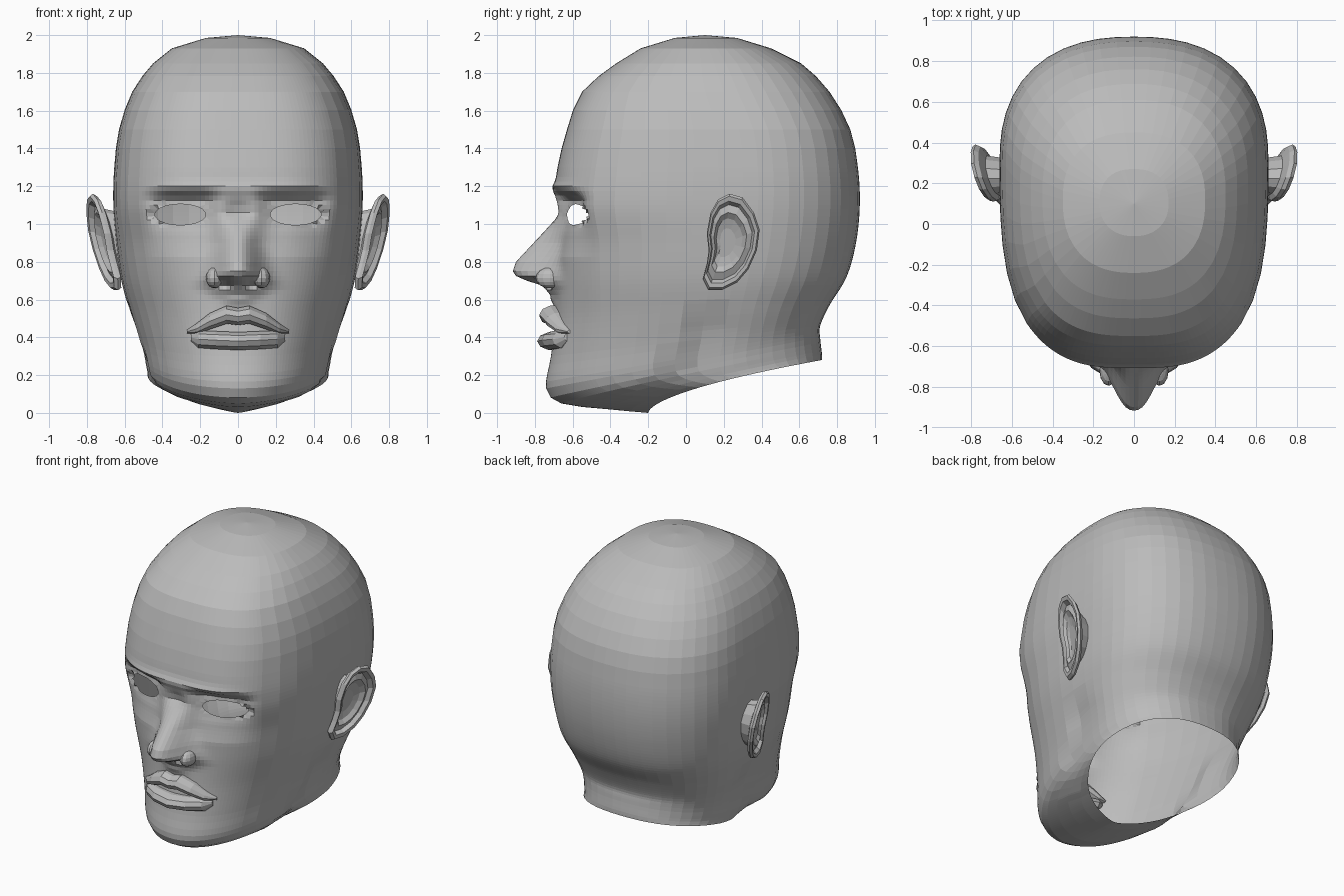
import bpy, bmesh
from math import sin, cos, pi, exp, hypot, radians

cube = bpy.data.objects.get("Cube")
if cube:
    bpy.data.objects.remove(cube, do_unlink=True)

skin = bpy.data.materials.new("plain_grey")
skin.use_nodes = True
GREY = (0.5, 0.5, 0.5, 1)
skin.diffuse_color = GREY
skin.node_tree.nodes["Principled BSDF"].inputs["Base Color"].default_value = GREY


def finish(name, bm):
    bmesh.ops.recalc_face_normals(bm, faces=bm.faces)
    mesh = bpy.data.meshes.new(name)
    bm.to_mesh(mesh)
    bm.free()
    mesh.materials.append(skin)
    obj = bpy.data.objects.new(name, mesh)
    bpy.context.collection.objects.link(obj)
    return obj


def loft(bm, loops):
    """Bridge closed loops of equal length with quads."""
    rows = [[bm.verts.new(p) for p in loop] for loop in loops]
    for a, b in zip(rows, rows[1:]):
        for i in range(len(a)):
            j = (i + 1) % len(a)
            bm.faces.new((a[i], a[j], b[j], b[i]))
    return rows


def interp(z, table):
    """Piecewise linear lookup, table sorted by falling z."""
    if z >= table[0][0]:
        return table[0][1]
    for (z1, v1), (z2, v2) in zip(table, table[1:]):
        if z >= z2:
            return v1 + (v2 - v1) * (z1 - z) / (z1 - z2)
    return table[-1][1]


def catmull(a, b, c, d, t):
    return [0.5 * (2 * q + (r - p) * t + (2 * p - 5 * q + 4 * r - s) * t * t
                   + (3 * q - p - 3 * r + s) * t ** 3) for p, q, r, s in zip(a, b, c, d)]


# Head sections: front z, back z, front y, back y, widest y, half width,
# front squareness, slope power; second item is the number of rows below it
SECTIONS = [
    ((1.985, 1.985, -.06, .27, .10, .17, 2.2, 1), 1),
    ((1.93, 1.93, -.24, .45, .12, .35, 2.4, 1), 1),
    ((1.85, 1.85, -.37, .61, .15, .45, 2.6, 1), 2),
    ((1.70, 1.70, -.55, .76, .20, .56, 2.8, 1), 2),
    ((1.50, 1.50, -.63, .87, .28, .63, 3.0, 1), 2),
    ((1.30, 1.30, -.68, .91, .30, .655, 3.0, 1), 8),
    ((1.10, 1.10, -.70, .92, .30, .66, 3.0, 1), 10),
    ((0.90, 0.90, -.68, .90, .28, .645, 2.7, 1), 8),
    ((0.70, 0.72, -.68, .85, .25, .62, 2.5, 1), 8),
    ((0.50, 0.57, -.69, .76, .22, .575, 2.3, 1), 6),
    ((0.30, 0.46, -.715, .71, .20, .53, 2.2, 1), 4),
    ((0.13, 0.40, -.74, .71, .18, .505, 2.1, 1), 2),
    ((0.05, 0.35, -.66, .715, .18, .495, 2.0, .9), 2),
    ((0.02, 0.31, -.42, .72, .20, .485, 2.0, .75), 2),
    ((0.00, 0.28, -.20, .72, .24, .48, 2.0, .6), 1),
]
NOSE_RIDGE = [(1.2, -.70), (1.12, -.675), (1.06, -.66), (.95, -.76), (.8, -.90),
              (.74, -.92), (.71, -.88), (.68, -.77), (.63, -.72), (.5, -.70)]
NOSE_WIDTH = [(1.1, .085), (.9, .09), (.78, .115), (.68, .14), (.6, .08)]
NOSE_BLEND = [(1.2, 0), (1.1, 1), (.6, 1), (.52, 0)]
SOCKET = [(1.19, 0), (1.13, .085), (1.04, .075), (.95, .035), (.82, 0)]
JAW_LINE = [(.6, .04), (.45, .0), (.25, -.1), (.1, -.25)]
EYE_X, EYE_Z, EYE_W, EYE_H = .305, 1.05, .135, .055


def eye_radius(x, z):
    return hypot((abs(x) - EYE_X) / EYE_W, (z - EYE_Z) / EYE_H)


def sculpt(x, y, z):
    """Shape nose, brow, sockets, eye rims and jaw on the plain head form."""
    ax = abs(x)
    if y < 0 and .5 < z < 1.25:
        r = eye_radius(x, z)
        if .78 < r < 1.22:
            z = EYE_Z + (z - EYE_Z) / r
            ax = EYE_X + (ax - EYE_X) / r
            x = ax if x > 0 else -ax
        y += interp(z, SOCKET) * exp(-((ax - .29) / .18) ** 4)
        y -= .015 * exp(-((z - 1.19) / .03) ** 2 - (ax / .4) ** 4)
        g = interp(z, NOSE_BLEND) * exp(-(ax / interp(z, NOSE_WIDTH)) ** 2.4)
        y += (interp(z, NOSE_RIDGE) - y) * g
        y += .06 * exp(-((ax - .07) / .03) ** 2 - ((z - .685) / .02) ** 2)
    if z < .6:
        behind = (y - interp(z, JAW_LINE)) / .06
        if behind > 0:
            fade = max(0, 1 - max(0, y) / .3) * min(1, (.6 - z) / .15)
            x *= 1 - .07 * min(1, behind) * fade
    return x, y, z


# Columns are close together over the face and wide at the back
half = [radians(45 * i / 24) for i in range(24)] + [radians(45 + 7.5 * i) for i in range(19)]
angles = half + [-a for a in reversed(half[1:-1])]


def head_ring(zf, zb, yf, yb, yc, hw, n, power):
    ring = []
    for a in angles:
        s, c = sin(a), cos(a)
        k = n if c > 0 else 2.4
        r = (abs(s) ** k + abs(c) ** k) ** (-1 / k)
        x = hw * r * s
        y = yc - r * c * ((yc - yf) if c > 0 else (yb - yc))
        t = min(1, max(0, (y - yf) / (yb - yf)))
        ring.append(sculpt(x, y, zf + (zb - zf) * t ** power))
    return ring


# Head, open at the neck and eyes
keys = [k for k, _ in SECTIONS]
rings = []
for i, (key, count) in enumerate(SECTIONS[:-1]):
    before, after = keys[max(i - 1, 0)], keys[min(i + 2, len(keys) - 1)]
    for step in range(count):
        rings.append(head_ring(*catmull(before, key, keys[i + 1], after, step / count)))
rings.append(head_ring(*keys[-1]))
bm = bmesh.new()
rows = loft(bm, rings)
crown = bm.verts.new((0, .1, 2))
for i, v in enumerate(rows[0]):
    bm.faces.new((v, crown, rows[0][(i + 1) % len(angles)]))
holes = [f for f in bm.faces if all(v.co.y < 0 and eye_radius(v.co.x, v.co.z) < 1.01
                                    for v in f.verts)]
bmesh.ops.delete(bm, geom=holes, context="FACES")
finish("head", bm)


# Lips: tapered oval sections following the curve of the face
def lip(name, stations):
    path = [(-x, z, ry, rz) for x, z, ry, rz in reversed(stations[1:])] + stations
    loops = []
    for x, z, ry, rz in path:
        y = -.70 + 1.2 * x * x
        loops.append([(x, y + ry * cos(a), z + rz * sin(a))
                      for a in (2 * pi * i / 10 for i in range(10))])
    bm = bmesh.new()
    ends = loft(bm, loops)
    bm.faces.new(ends[0])
    bm.faces.new(ends[-1])
    finish(name, bm)


lip("upper_lip", [(0, .51, .075, .048), (.06, .52, .08, .05), (.15, .485, .07, .045),
                  (.22, .445, .05, .03), (.27, .43, .015, .01)])
lip("lower_lip", [(0, .38, .088, .05), (.12, .385, .08, .05), (.21, .39, .06, .048),
                  (.25, .40, .02, .02)])

# Ear outline as (y, z), running from the front root over the top to the lobe
EAR = [(.12, .86), (.11, .95), (.13, 1.06), (.17, 1.13), (.23, 1.16), (.30, 1.14),
       (.36, 1.06), (.39, .97), (.375, .86), (.33, .76), (.27, .69), (.19, .65),
       (.12, .65), (.09, .71), (.11, .79)]


def ear_loop(scale, offset, side, flat=None):
    loop = []
    for y, z in EAR:
        y, z = .21 + (y - .21) * scale, .90 + (z - .90) * scale
        x = .72 + .3 * (y - .24) + .2 * (z - .9) + offset if flat is None else flat
        loop.append((side * x, y, z))
    return loop


for side, label in ((1, "left"), (-1, "right")):
    # Ear: root, back shell, rolled rim, groove, inner ridge and hollow
    bm = bmesh.new()
    shell = loft(bm, [ear_loop(.6, 0, side, .60), ear_loop(.7, -.035, side),
                      ear_loop(.95, -.02, side), ear_loop(1, 0, side),
                      ear_loop(.95, .018, side), ear_loop(.85, .015, side),
                      ear_loop(.78, -.012, side), ear_loop(.62, .002, side),
                      ear_loop(.5, -.02, side), ear_loop(.3, -.03, side)])
    bm.faces.new(shell[-1])
    finish(label + "_ear", bm)

    # Nostril wing
    bm = bmesh.new()
    bmesh.ops.create_uvsphere(bm, u_segments=12, v_segments=8, radius=1)
    bmesh.ops.scale(bm, vec=(.045, .075, .055), verts=bm.verts)
    bmesh.ops.translate(bm, vec=(side * .125, -.72, .715), verts=bm.verts)
    finish(label + "_nostril_wing", bm)
